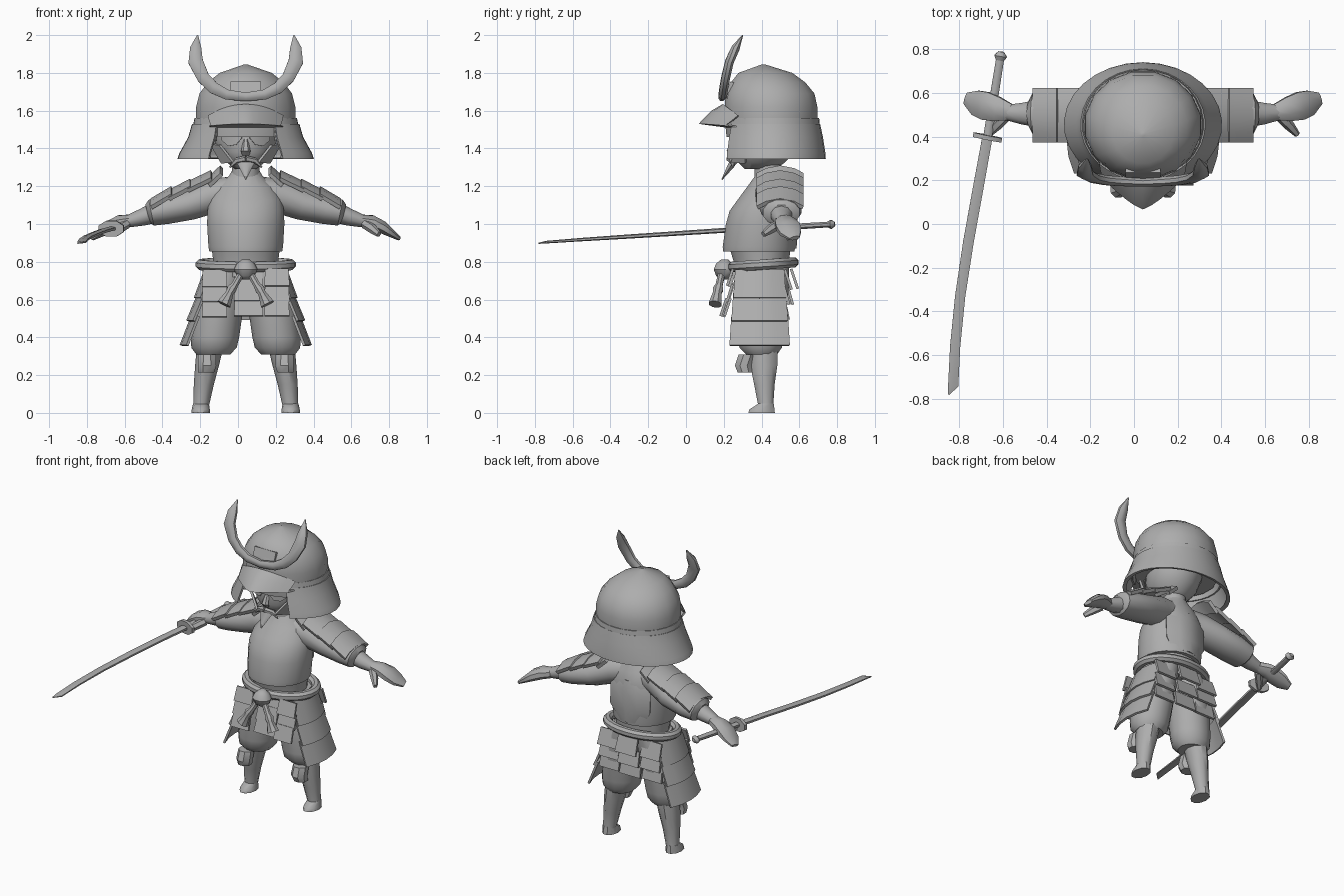
import bpy, bmesh, math
from mathutils import Vector

CX = 0.041  # the figure stands slightly right of centre
grey = bpy.data.materials.new("plain_grey")
grey.diffuse_color = (0.42, 0.42, 0.42, 1)


def finish(name, bm, angle=40):
    bmesh.ops.recalc_face_normals(bm, faces=bm.faces)
    me = bpy.data.meshes.new(name)
    bm.to_mesh(me)
    bm.free()
    ob = bpy.data.objects.new(name, me)
    bpy.context.collection.objects.link(ob)
    me.materials.append(grey)
    bpy.ops.object.select_all(action='DESELECT')
    ob.select_set(True)
    bpy.context.view_layer.objects.active = ob
    bpy.ops.object.shade_smooth_by_angle(angle=math.radians(angle))
    return ob


def skin(name, rows, ring=False, loop=False, caps=False, thick=0, angle=40):
    """Skin rows of points; ring closes each row, loop closes the row list."""
    bm = bmesh.new()
    vs = [[bm.verts.new(p) for p in r] for r in rows]
    n, m = len(vs), len(vs[0])
    for i in range(n if loop else n - 1):
        for j in range(m if ring else m - 1):
            a, b = vs[i], vs[(i + 1) % n]
            k = (j + 1) % m
            bm.faces.new((a[j], a[k], b[k], b[j]))
    if caps:
        bm.faces.new(vs[0])
        bm.faces.new(vs[-1])
    bmesh.ops.recalc_face_normals(bm, faces=bm.faces)
    if thick:
        bmesh.ops.solidify(bm, geom=bm.faces[:], thickness=thick)
    return finish(name, bm, angle)


def loft(name, secs, n=12, ref=(0, 1, 0), axis=None, loop=False, angle=40):
    """Elliptical sections (x, y, z, radius along ref, radius across)."""
    pts = [Vector(s[:3]) for s in secs]
    rows = []
    for i, s in enumerate(secs):
        if axis:
            t = Vector(axis)
        elif loop:
            t = pts[(i + 1) % len(pts)] - pts[i - 1]
        else:
            t = pts[min(i + 1, len(pts) - 1)] - pts[max(i - 1, 0)]
        t.normalize()
        r = Vector(ref)
        r = (r - t * r.dot(t)).normalized()
        c = t.cross(r)
        rows.append([pts[i] + r * s[3] * math.cos(a) + c * s[4] * math.sin(a)
                     for a in [2 * math.pi * (j + .5) / n for j in range(n)]])
    return skin(name, rows, ring=True, loop=loop, caps=not loop, angle=angle)


def column(name, secs, x=CX, n=16):
    """Upright loft from (z, y centre, x radius, y radius)."""
    return loft(name, [(x, cy, z, ry, rx) for z, cy, rx, ry in secs], n, axis=(0, 0, 1))


# Head and neck
column("neck", [(1.2, .44, .08, .08), (1.36, .43, .07, .07)])
column("head", [(1.29, .39, .055, .08), (1.325, .40, .10, .125), (1.38, .41, .15, .165),
                (1.455, .43, .17, .18), (1.56, .43, .165, .18)], n=20)

# Helmet dome, with a low point on top
column("helmet_dome", [(1.46, .45, .265, .24), (1.54, .452, .27, .25), (1.62, .45, .268, .25),
                       (1.69, .445, .25, .24), (1.75, .435, .205, .20), (1.80, .42, .14, .145),
                       (1.845, .41, .008, .008)])

# Flared neck guard, open at the face
arc = [math.radians(-57 + 294 * i / 24) for i in range(25)]
for name, prof in (("upper_neck_guard", [(1.56, .272, .25), (1.44, .295, .262)]),
                   ("lower_neck_guard", [(1.53, .285, .255), (1.46, .305, .27), (1.375, .352, .283),
                                         (1.345, .362, .285), (1.35, .335, .265)])):
    skin(name, [[(CX + rx * math.cos(a), .455 + ry * math.sin(a), z) for a in arc]
                for z, rx, ry in prof], thick=.012)

# Pointed visor
us = [i / 5 - 1 for i in range(11)]
skin("visor", [[(CX + .20 * u, .195 + .08 * u * u, 1.635 - .06 * u * u) for u in us],
               [(CX + .195 * u, .135 + .11 * abs(u) ** 1.5, 1.60 - .05 * u * u) for u in us],
               [(CX + .185 * u, .067 + .14 * abs(u) ** 1.3, 1.53 - .01 * u * u) for u in us],
               [(CX + .20 * u, .215 + .07 * u * u, 1.51) for u in us]], thick=.008)

# Crescent horns and crest plate
half = [(.10, 1.685, .195, .029), (.17, 1.72, .20, .034), (.225, 1.775, .21, .036),
        (.265, 1.86, .23, .042), (.265, 1.93, .262, .032), (.255, 2.0, .30, .003)]
horn = [(CX - d, y, z, min(.024, r), r) for d, z, y, r in reversed(half)]
horn += [(CX, .19, 1.673, .02, .025)] + [(CX + d, y, z, min(.024, r), r) for d, z, y, r in half]
loft("crescent_horns", horn, 8)
skin("crest_plate", [[(CX - .08, .205, 1.67), (CX + .08, .205, 1.67)],
                     [(CX - .08, .235, 1.755), (CX + .08, .235, 1.755)]], thick=.02)


# Face mask: eyes, nose, moustache and beard
def face_y(d):
    return .43 - .18 * math.sqrt(1 - (d / .17) ** 2) - .006


for s, side in ((-1, "right"), (1, "left")):
    outline = ((.02, .0, .015), (.05, -.036, .03), (.09, -.042, .042), (.125, -.012, .026))
    skin(side + "_eye", [[(CX + s * d, face_y(d), 1.455 + o[k]) for d, *o in outline]
                         for k in (0, 1)], thick=.006)
    loft(side + "_moustache", [(CX, .232, 1.345, .02, .018), (CX + s * .05, .245, 1.335, .016, .016),
                               (CX + s * .085, .25, 1.30, .004, .004)], 6)
    skin(side + "_cheek_guard", [[(CX + s * .13, .28, 1.42), (CX + s * .18, .33, 1.43)],
                                 [(CX + s * .06, .245, 1.33), (CX + s * .12, .32, 1.325)]], thick=.015)
loft("nose", [(CX, .26, 1.45, .012, .012), (CX, .232, 1.385, .02, .025), (CX, .25, 1.365, .01, .02)], 6)
loft("beard", [(CX, .26, 1.345, .025, .06), (CX, .232, 1.30, .018, .035), (CX, .19, 1.235, .003, .003)], 6)

# Torso with breastplate
column("waist", [(.72, .40, .17, .14), (.80, .40, .175, .15), (.88, .39, .185, .165)])
column("cuirass", [(.855, .385, .195, .192), (.88, .386, .20, .194), (1.0, .397, .207, .188),
                   (1.07, .405, .205, .176), (1.13, .425, .195, .152), (1.20, .44, .155, .115),
                   (1.255, .445, .09, .08), (1.28, .445, .075, .07)], n=20)
skin("collar_plate", [[(CX + x, .305 + abs(x) * .25, 1.15) for x in (-.11, 0, .11)],
                      [(CX + x, .34 + abs(x) * .25, 1.205) for x in (-.11, 0, .11)]], thick=.02)
skin("back_plate", [[(CX + w * u, y - .05 * u * u, z) for u in (-1, -.5, 0, .5, 1)]
                    for z, w, y in ((.87, .10, .585), (.95, .15, .592), (1.09, .15, .588), (1.15, .11, .575))],
     thick=.015)

# Rope belt, knot and tassels
ring = [2 * math.pi * i / 28 for i in range(28)]
loft("rope_belt", [(CX + .238 * math.cos(a), .408 + .16 * math.sin(a),
                    .785 + .012 * math.sin(a), .029, .029) for a in ring],
     8, ref=(0, 0, 1), loop=True)
column("belt_knot", [(.705, .205, .02, .02), (.725, .202, .047, .045), (.76, .20, .063, .056),
                     (.79, .202, .048, .045), (.812, .205, .02, .02)], n=10)

# Sections of each limb, measured outwards from the centre line
arm = [(.06, .45, 1.17, .09, .085), (.17, .465, 1.15, .10, .095), (.29, .495, 1.105, .11, .085),
       (.42, .505, 1.075, .11, .078), (.50, .505, 1.06, .10, .072), (.52, .505, 1.055, .06, .05)]
fore = [(.48, .505, 1.06, .065, .055), (.55, .505, 1.035, .052, .045), (.62, .51, 1.015, .037, .033)]
hand = [(.60, .51, 1.02, .038, .033), (.665, .525, 1.01, .06, .04), (.72, .54, .985, .07, .036),
        (.765, .555, .955, .062, .024), (.81, .575, .925, .03, .012)]
thumb = [(.63, .49, 1.0, .025, .025), (.67, .45, .975, .026, .024), (.705, .41, .945, .016, .014)]

for s, side in ((-1, "right"), (1, "left")):
    def out(secs):
        return [(CX + s * p[0], *p[1:]) for p in secs]

    loft(side + "_sleeve", out(arm))
    loft(side + "_forearm", out(fore), 10)
    loft(side + "_hand", out(hand), 8)
    loft(side + "_thumb", out(thumb), 6, ref=(0, 0, 1))

    # Layered shoulder guard
    for k, (d0, z0, d1, z1) in enumerate(((.135, 1.31, .20, 1.25), (.185, 1.285, .31, 1.225),
                                          (.295, 1.24, .41, 1.18), (.395, 1.20, .505, 1.135))):
        skin(f"{side}_shoulder_guard_{k + 1}",
             [[(CX + s * d, .498 + .125 * v, z - .04 * v * v) for v in (-1, -.6, 0, .6, 1)]
              for d, z in ((d0, z0), (d1, z1))], thick=.022)

    # Baggy trouser leg, calf, foot and knee guard
    loft(side + "_trouser", out([(.09, .41, .78, .14, .10), (.12, .405, .68, .145, .125),
                                 (.145, .40, .54, .135, .13), (.163, .395, .40, .125, .128),
                                 (.168, .395, .345, .115, .12), (.172, .40, .31, .085, .09)]),
         14, axis=(0, 0, 1))
    loft(side + "_calf", out([(.19, .41, .34, .08, .07), (.205, .412, .25, .075, .063),
                              (.222, .415, .15, .057, .053), (.236, .422, .04, .042, .042),
                              (.238, .424, .0, .045, .044)]), 10, axis=(0, 0, 1))
    loft(side + "_foot", out([(.238, .40, 0, .074, .05), (.238, .402, .018, .07, .048),
                              (.237, .424, .05, .042, .042)]), 10, axis=(0, 0, 1))
    loft(side + "_knee_guard", out([(.21, .315, .215, .045, .046), (.205, .305, .25, .05, .053),
                                    (.205, .325, .31, .05, .05)]), 8, axis=(0, 0, 1))

    # Belt tassel
    loft(side + "_tassel", out([(.02, .19, .745, .02, .02), (.06, .175, .675, .02, .02),
                                (.075, .17, .655, .03, .028), (.085, .165, .635, .024, .022),
                                (.115, .155, .575, .037, .04)]), 8)

    # Layered hip guard
    for k, (d0, z0, d1, z1) in enumerate(((.22, .76, .275, .61), (.255, .635, .315, .49),
                                          (.29, .515, .35, .36))):
        skin(f"{side}_hip_guard_{k + 1}",
             [[(CX + s * (d - .035 * v * v), .39 + w * v, z) for v in (-1, -.5, 0, .5, 1)]
              for d, z, w in ((d0, z0, .13 + .01 * k), (d1, z1, .14 + .01 * k))], thick=.014)


# Tiered skirt panels, front and back
def skirt(name, x, w, tiers):
    for k, (y0, z0, y1, z1) in enumerate(tiers):
        skin(f"{name}_{k + 1}", [[(x - w, y0, z0), (x + w, y0, z0)],
                                 [(x - w * 1.08, y1, z1), (x + w * 1.08, y1, z1)]], thick=.014)


front_tiers = ((.255, .76, .225, .67), (.24, .685, .21, .59), (.222, .605, .19, .51))
back_tiers = ((.55, .76, .585, .655), (.545, .67, .572, .575), (.53, .59, .55, .495))
skirt("front_centre_panel", CX + .015, .072, [(a + .02, b, c + .02, d) for a, b, c, d in front_tiers])
skirt("back_centre_panel", CX, .072, back_tiers)
for s, side in ((-1, "right"), (1, "left")):
    skirt(side + "_front_panel", CX + s * .165, .062, front_tiers)
    skirt(side + "_back_panel", CX + s * .16, .068, [(a - .02, b, c - .02, d) for a, b, c, d in back_tiers])

# Long curved sword held in the right hand
X = (1, 0, 0)
loft("sword_blade", [(-.67, .40, .975, .027, .014), (-.71, .18, .965, .028, .013),
                     (-.757, -.08, .948, .028, .012), (-.795, -.33, .932, .027, .011),
                     (-.818, -.56, .917, .027, .009), (-.827, -.74, .904, .027, .007),
                     (-.848, -.78, .898, .004, .003)], 6, ref=X)
loft("sword_guard", [(-.672, .386, .975, .072, .045), (-.668, .406, .976, .072, .045)], 8, ref=X)
loft("sword_grip", [(-.67, .395, .975, .022, .018), (-.61, .77, .998, .02, .016)], 8, ref=X)
loft("sword_pommel", [(-.614, .745, .997, .018, .014), (-.61, .768, .998, .032, .026),
                      (-.607, .788, 1.0, .014, .012)], 8, ref=X)
